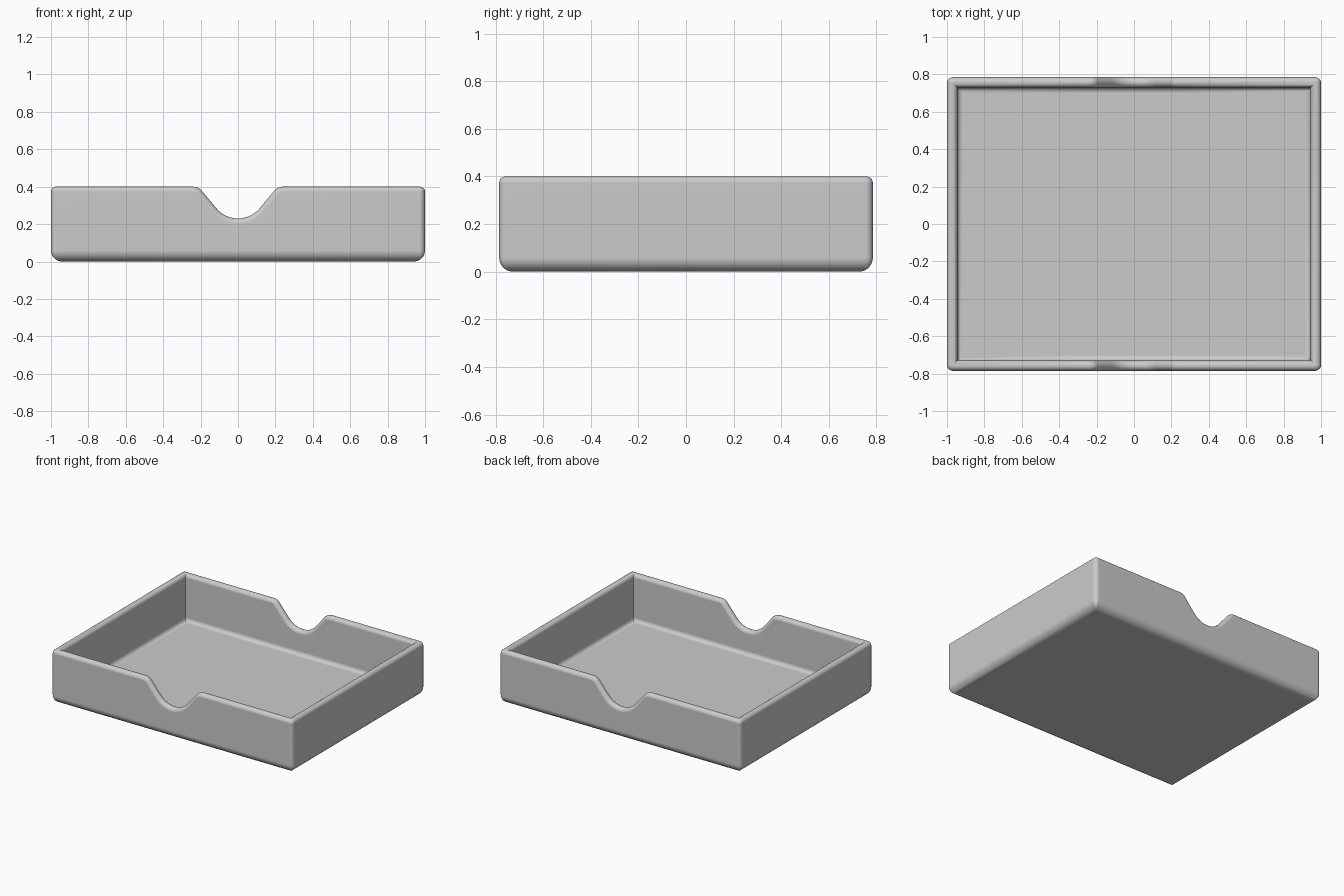
import bpy, bmesh
from math import sin, cos, pi, radians

if "Cube" in bpy.data.objects:
    bpy.data.objects.remove(bpy.data.objects["Cube"], do_unlink=True)

HX, HY, H = 1.0, 0.785, 0.4          # half width, half depth, height
WALL, FLOOR = 0.055, 0.05            # thicknesses
CORNER, BASE, FILLET = 0.03, 0.06, 0.03

# Finger notch outline: (x, z, normal x, normal z), from left lip to right lip
A = radians(51)
R, LIP, LIP_X, LOW = 0.15, 0.06, 0.24, 0.23
lip = [(-LIP_X + LIP * sin(A * i / 6), H - LIP + LIP * cos(A * i / 6),
        sin(A * i / 6), cos(A * i / 6)) for i in range(7)]
bowl = [(R * sin(A * i / 10), LOW + R - R * cos(A * i / 10),
         -sin(A * i / 10), cos(A * i / 10)) for i in range(-10, 11)]
notch = lip + bowl + [(-x, z, -nx, nz) for x, z, nx, nz in reversed(lip)]


def ring(inset, z=None, drop=0.0):
    """One loop around the tray; with no z it follows the rim, lowered by drop."""
    r = max(CORNER - inset, 0)
    cx, cy = HX - inset - r, HY - inset - r
    pts = []
    for k, (sx, sy) in enumerate([(1, 1), (-1, 1), (-1, -1), (1, -1)]):
        for i in range(6):
            a = (k + i / 5) * pi / 2
            pts.append((sx * cx + r * cos(a), sy * cy + r * sin(a),
                        H - drop if z is None else z))
        if k in (0, 2):
            y = sy * (HY - inset)
            for x, h, nx, nz in (reversed(notch) if k == 0 else notch):
                if z is None:
                    pts.append((x - nx * drop, y, h - nz * drop))
                else:
                    pts.append((x, y, z))
    return pts


# Wall section: rounded base edge, rounded rim, inner floor fillet
rings = []
for i in range(9):
    t = pi / 2 * i / 8
    rings.append(ring(BASE * (1 - sin(t)), BASE * (1 - cos(t))))
for i in range(13):
    t = pi * i / 12
    rings.append(ring(WALL / 2 * (1 - cos(t)), drop=WALL / 2 * (1 - sin(t))))
for i in range(7):
    t = pi / 2 * i / 6
    rings.append(ring(WALL + FILLET * (1 - cos(t)), FLOOR + FILLET * (1 - sin(t))))

bm = bmesh.new()
loops = [[bm.verts.new(p) for p in pts] for pts in rings]
n = len(loops[0])
for lo, hi in zip(loops, loops[1:]):
    for j in range(n):
        k = (j + 1) % n
        bm.faces.new((lo[j], lo[k], hi[k], hi[j]))
bm.faces.new(list(reversed(loops[0])))     # underside
bm.faces.new(loops[-1])                    # tray floor
bmesh.ops.remove_doubles(bm, verts=bm.verts, dist=1e-5)
bmesh.ops.recalc_face_normals(bm, faces=bm.faces)
mesh = bpy.data.meshes.new("tray")
bm.to_mesh(mesh)
bm.free()

tray = bpy.data.objects.new("tray", mesh)
bpy.context.collection.objects.link(tray)

# Plain grey finish
grey = bpy.data.materials.new("light grey")
grey.use_nodes = True
colour = (0.6, 0.6, 0.6, 1)
grey.diffuse_color = colour
grey.node_tree.nodes["Principled BSDF"].inputs["Base Color"].default_value = colour
mesh.materials.append(grey)

bpy.context.view_layer.objects.active = tray
tray.select_set(True)
bpy.ops.object.shade_smooth_by_angle(angle=radians(40))
weighted = tray.modifiers.new("even shading", "WEIGHTED_NORMAL")
weighted.keep_sharp = True
